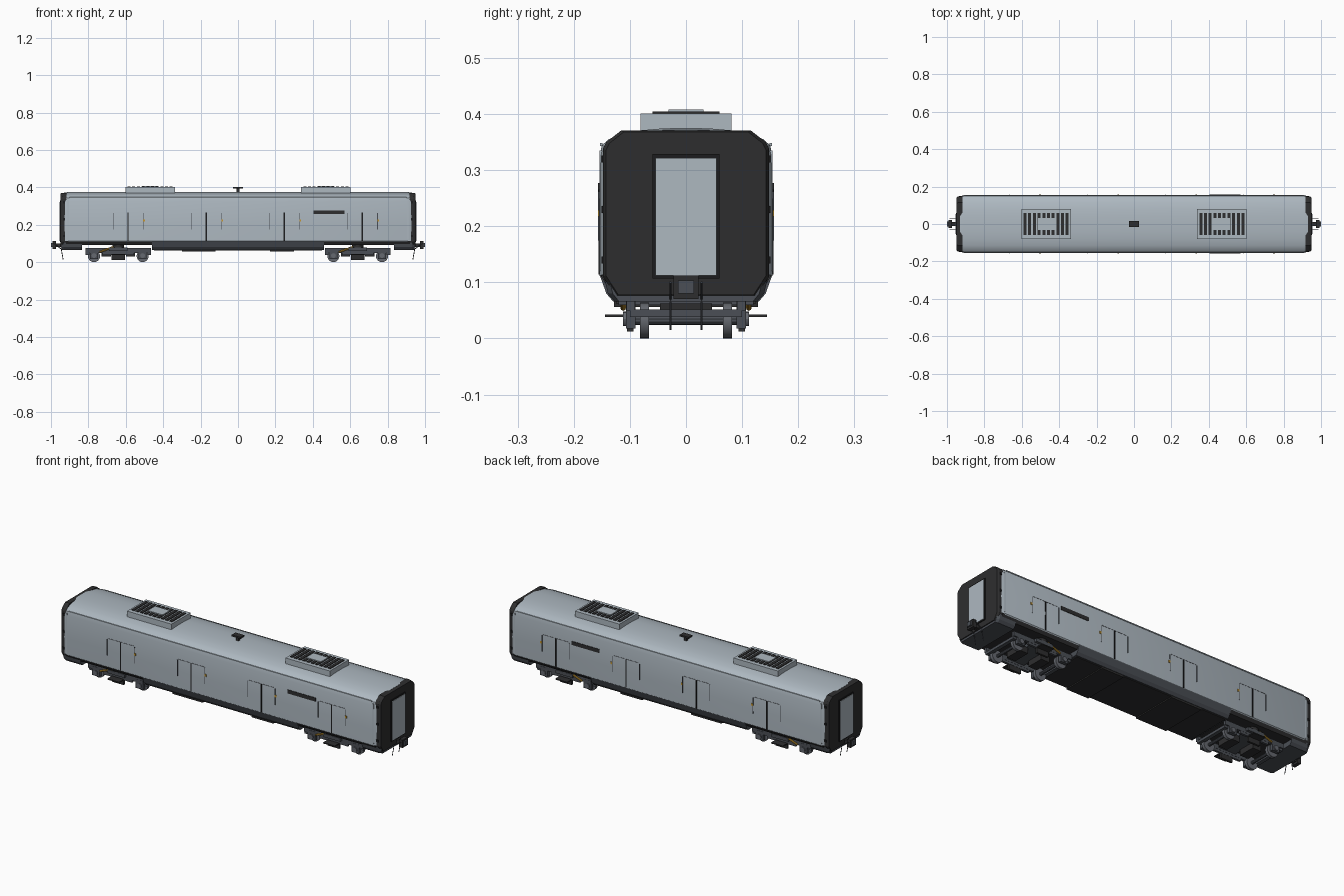
import bpy, bmesh, math
from mathutils import Vector

if "Cube" in bpy.data.objects:
    bpy.data.objects.remove(bpy.data.objects["Cube"])


def material(name, r, g, b):
    m = bpy.data.materials.new(name)
    m.diffuse_color = (r, g, b, 1)
    m.use_nodes = True
    m.node_tree.nodes["Principled BSDF"].inputs["Base Color"].default_value = m.diffuse_color
    return m


SILVER = material("silver_paint", 0.42, 0.48, 0.53)
CHARCOAL = material("charcoal", 0.027, 0.027, 0.028)
GREY = material("dark_grey", 0.07, 0.078, 0.092)
BLACK = material("black", 0.012, 0.012, 0.013)
STEEL = material("steel_grey", 0.13, 0.14, 0.16)
AMBER = material("amber", 0.55, 0.30, 0.03)


def finish(name, bm, mat, smooth=False):
    bmesh.ops.recalc_face_normals(bm, faces=bm.faces)
    me = bpy.data.meshes.new(name)
    bm.to_mesh(me)
    bm.free()
    me.materials.append(mat)
    ob = bpy.data.objects.new(name, me)
    bpy.context.collection.objects.link(ob)
    if smooth:
        bpy.context.view_layer.objects.active = ob
        ob.select_set(True)
        bpy.ops.object.shade_smooth_by_angle(angle=math.radians(30))
        ob.select_set(False)
    return ob


def box(name, x, y, z, mat):
    """Box from (min, max) ranges."""
    bm = bmesh.new()
    bmesh.ops.create_cube(bm, size=1)
    for v in bm.verts:
        v.co = Vector([(r[0] + r[1]) / 2 + c * (r[1] - r[0]) for r, c in zip((x, y, z), v.co)])
    return finish(name, bm, mat)


def boxes_both_sides(name, x, y, z, mat):
    for s in (-1, 1):
        box(name, x, sorted((s * y[0], s * y[1])), z, mat)


def rod(name, a, b, r, mat, seg=8):
    """Cylinder between two points."""
    a, b = Vector(a), Vector(b)
    bm = bmesh.new()
    bmesh.ops.create_cone(bm, cap_ends=True, segments=seg, radius1=r, radius2=r, depth=(b - a).length)
    q = (b - a).to_track_quat('Z', 'Y')
    for v in bm.verts:
        v.co = q @ v.co + (a + b) / 2
    return finish(name, bm, mat, True)


def loft(name, half, sections, mat, smooth=False, zc=0.22):
    """Skin a mirrored half profile (y, z) through (x, y scale, z scale) stations."""
    prof = half + [(-y, z) for y, z in reversed(half) if y > 0]
    bm = bmesh.new()
    rings = [[bm.verts.new((x, y * sy, zc + (z - zc) * sz)) for y, z in prof] for x, sy, sz in sections]
    n = len(prof)
    for a, b in zip(rings, rings[1:]):
        for i in range(n):
            bm.faces.new((a[i], a[(i + 1) % n], b[(i + 1) % n], b[i]))
    bm.faces.new(rings[0])
    bm.faces.new(rings[-1])
    return finish(name, bm, mat, smooth)


# Body shell with curved roof and tapered ends
shell = [(0.145, 0.104), (0.154, 0.112), (0.155, 0.2), (0.154, 0.325), (0.150, 0.344), (0.138, 0.355),
         (0.115, 0.364), (0.08, 0.371), (0.04, 0.3745), (0, 0.375)]
loft("body_shell", shell, [(-0.93, 0.95, 0.98), (-0.905, 1, 1), (0.905, 1, 1), (0.93, 0.95, 0.98)], SILVER, True)
boxes_both_sides("roof_gutter", (-0.9, 0.9), (0.149, 0.153), (0.343, 0.348), SILVER)

# Underframe: deck, centre skirt, end skirts
deck = [(0.14, 0.092), (0.152, 0.112)]
skirt = [(0.130, 0.066), (0.142, 0.08), (0.153, 0.111)]
loft("deck", deck, [(-0.92, 1, 1), (0.92, 1, 1)], CHARCOAL)
loft("centre_skirt", skirt, [(-0.46, 1, 1), (0.46, 1, 1)], GREY)
box("floor_pan", (-0.45, 0.45), (-0.125, 0.125), (0.062, 0.067), CHARCOAL)
for x0, x1 in ((-0.30, -0.12), (0.17, 0.30)):
    box("equipment_case", (x0, x1), (-0.128, 0.128), (0.056, 0.07), CHARCOAL)

# Side doors with seams, grab rails and amber lamps; destination display
for s in (-1, 1):
    def plate(name, x0, x1, z0, z1, mat, d=0.1562):
        box(name, (x0, x1), sorted((s * 0.152, s * d)), (z0, z1), mat)
    for c in (-0.588, -0.17, 0.247, 0.664):
        plate("door_centre_seam", c - 0.003, c + 0.003, 0.114, 0.265, BLACK)
        plate("door_top_seam", c - 0.075, c + 0.075, 0.2645, 0.2665, STEEL, 0.1555)
        plate("door_lamp", c + 0.081, c + 0.091, 0.217, 0.229, AMBER, 0.1572)
        for e in (-0.08, 0.082):
            plate("door_rail", c + e - 0.0015, c + e + 0.0015, 0.175, 0.262, GREY, 0.157)
    plate("destination_display", 0.405, 0.57, 0.257, 0.277, CHARCOAL, 0.1568)

# Roof cooling units with slots
for s in (-1, 1):
    c = s * 0.47
    box("cooling_unit", (c - 0.132, c + 0.132), (-0.081, 0.081), (0.36, 0.401), SILVER)
    for i in range(10):
        x = c + (i - 4.5) * 0.025
        box("cooling_slot", (x - 0.008, x + 0.008), (-0.06, 0.06), (0.399, 0.4045), CHARCOAL)
    box("fan_cover", (c - 0.044, c + 0.044), (-0.031, 0.031), (0.40, 0.4085), SILVER)

# Roof aerial
box("aerial_post", (-0.008, 0.008), (-0.007, 0.007), (0.37, 0.395), CHARCOAL)
box("aerial_plate", (-0.026, 0.026), (-0.016, 0.016), (0.394, 0.403), CHARCOAL)

# Ends: dark cap, gangway door, skirt, coupler and hoses
cap = [(0.125, 0.075), (0.148, 0.11), (0.148, 0.338), (0.142, 0.35), (0.115, 0.371)]
for s in (-1, 1):
    def xr(a, b):
        return sorted((s * a, s * b))
    loft("end_cap", cap, [(s * 0.918, 1, 1), (s * 0.938, 1, 1), (s * 0.948, 0.965, 0.98)], CHARCOAL)
    for y in (-1, 1):
        box("end_pillar", xr(0.906, 0.912), sorted((y * 0.148, y * 0.1545)), (0.12, 0.335), SILVER)
        for z in (0.14, 0.23, 0.32):
            box("end_hinge", xr(0.926, 0.936), sorted((y * 0.14, y * 0.151)), (z - 0.006, z + 0.006), BLACK)
    box("gangway_frame", xr(0.945, 0.952), (-0.06, 0.06), (0.107, 0.329), BLACK)
    box("gangway_door", xr(0.95, 0.955), (-0.054, 0.054), (0.112, 0.322), SILVER)
    loft("end_skirt", skirt[:2] + [(0.148, 0.105)], [(s * 0.835, 0.98, 1), (s * 0.93, 0.98, 1),
                                                    (s * 0.944, 0.92, 1)], GREY)
    box("coupler_bar", xr(0.93, 0.98), (-0.012, 0.012), (0.08, 0.1), CHARCOAL)
    box("coupler_head", xr(0.972, 0.992), (-0.022, 0.022), (0.07, 0.112), CHARCOAL)
    box("coupler_tip", xr(0.99, 1.0), (-0.014, 0.014), (0.08, 0.103), GREY)
    for y in (-0.028, 0.028):
        rod("hose_upper", (s * 0.945, y, 0.07), (s * 0.985, y, 0.1), 0.002, GREY, 6)
        rod("hose_lower", (s * 0.945, y, 0.07), (s * 0.935, y, 0.015), 0.002, GREY, 6)

# Bogies
for s in (-1, 1):
    c = s * 0.64
    for dx in (-0.13, 0.13):
        rod("axle", (c + dx, -0.1, 0.032), (c + dx, 0.1, 0.032), 0.008, GREY, 10)
        for y in (-1, 1):
            rod("wheel", (c + dx, y * 0.066, 0.032), (c + dx, y * 0.082, 0.032), 0.032, STEEL, 24)
            rod("axle_cap", (c + dx, y * 0.09, 0.035), (c + dx, y * 0.112, 0.035), 0.013, STEEL, 12)
        boxes_both_sides("axle_box", (c + dx - 0.022, c + dx + 0.022), (0.09, 0.107), (0.018, 0.066), GREY)
        box("drive_motor", (c + dx * 0.5 - 0.025, c + dx * 0.5 + 0.025), (-0.046, 0.046), (0.03, 0.062), CHARCOAL)
    boxes_both_sides("bogie_side_frame", (c - 0.175, c + 0.175), (0.092, 0.106), (0.05, 0.075), GREY)
    boxes_both_sides("frame_drop", (c - 0.085, c + 0.085), (0.093, 0.105), (0.038, 0.052), GREY)
    boxes_both_sides("shoe_bracket", (c - 0.035, c + 0.035), (0.094, 0.105), (0.012, 0.045), CHARCOAL)
    boxes_both_sides("shoe_plate", (c - 0.035, c + 0.035), (0.10, 0.144), (0.038, 0.043), CHARCOAL)
    box("bolster", (c - 0.05, c + 0.05), (-0.12, 0.12), (0.06, 0.078), GREY)
    for dx in (-0.165, 0.165):
        box("end_transom", (c + dx - 0.01, c + dx + 0.01), (-0.1, 0.1), (0.038, 0.052), GREY)
    for y in (-1, 1):
        rod("air_spring", (c, y * 0.09, 0.075), (c, y * 0.09, 0.1), 0.03, CHARCOAL, 16)
        rod("damper", (c - 0.1, y * 0.112, 0.054), (c - 0.025, y * 0.112, 0.082), 0.005, AMBER)
